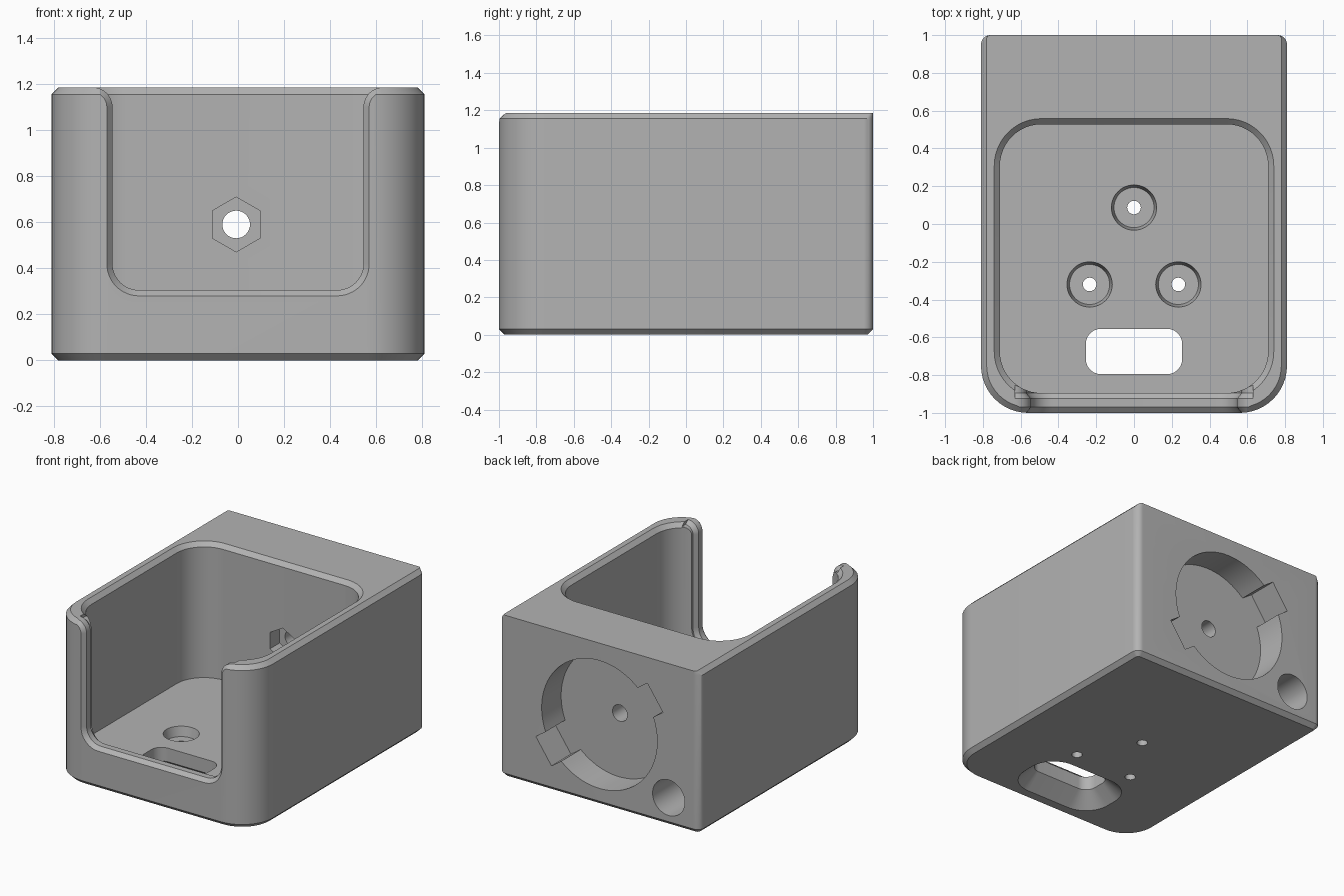
import bpy, bmesh, math
from mathutils import Vector

if "Cube" in bpy.data.objects:
    bpy.data.objects.remove(bpy.data.objects["Cube"], do_unlink=True)

gray = bpy.data.materials.new("plain gray")
gray.use_nodes = True
color = (0.45, 0.45, 0.45, 1)
gray.diffuse_color = color
gray.node_tree.nodes["Principled BSDF"].inputs["Base Color"].default_value = color


def arc(cx, cy, r, start, end, steps=12):
    """Points on an arc, angles in degrees."""
    angles = [math.radians(start + (end - start) * i / steps) for i in range(steps + 1)]
    return [(cx + r * math.cos(a), cy + r * math.sin(a)) for a in angles]


def circle(cx, cy, r, sides=48, turn=0):
    return arc(cx, cy, r, turn, turn + 360, sides)[:-1]


def rounded_rect(x, y0, y1, front_r, back_r):
    return (arc(x - front_r, y0 + front_r, front_r, 270, 360)
            + arc(x - back_r, y1 - back_r, back_r, 0, 90)
            + arc(back_r - x, y1 - back_r, back_r, 90, 180)
            + arc(front_r - x, y0 + front_r, front_r, 180, 270))


def loft(name, sections, axis="z"):
    """Closed solid through (level, outline) sections stacked along an axis."""
    bm = bmesh.new()
    rings = []
    for level, outline in sections:
        place = (lambda a, b: (a, b, level)) if axis == "z" else (lambda a, b: (a, level, b))
        rings.append([bm.verts.new(place(a, b)) for a, b in outline])
    count = len(rings[0])
    for low, high in zip(rings, rings[1:]):
        for i in range(count):
            j = (i + 1) % count
            bm.faces.new((low[i], low[j], high[j], high[i]))
    bm.faces.new(rings[0][::-1])
    bm.faces.new(rings[-1])
    bmesh.ops.recalc_face_normals(bm, faces=bm.faces)
    mesh = bpy.data.meshes.new(name)
    bm.to_mesh(mesh)
    bm.free()
    mesh.materials.append(gray)
    obj = bpy.data.objects.new(name, mesh)
    bpy.context.collection.objects.link(obj)
    return obj


def cut(sections, axis="z"):
    """Subtract a lofted solid from the housing."""
    cutter = loft("cutter", sections, axis)
    cutter.hide_render = True
    mod = housing.modifiers.new("cut", "BOOLEAN")
    mod.operation = "DIFFERENCE"
    mod.solver = "EXACT"
    mod.object = cutter
    bpy.context.view_layer.objects.active = housing
    bpy.ops.object.modifier_apply(modifier=mod.name)
    bpy.data.objects.remove(cutter, do_unlink=True)


# Outer block: big front corners, small rear ones, chamfered rims
TOP, BEVEL = 1.185, 0.03
full = rounded_rect(0.81, -1, 1, 0.25, 0.05)
housing = loft("housing", [
    (0, rounded_rect(0.78, -0.97, 0.97, 0.22, 0.02)),
    (BEVEL, full),
    (TOP - BEVEL, full),
    (TOP, rounded_rect(0.78, -0.97, 1, 0.22, 0.02))])

# Main cavity with chamfered lip
FLOOR = 0.2
inner = rounded_rect(0.71, -0.895, 0.528, 0.22, 0.22)
lip = rounded_rect(0.74, -0.925, 0.558, 0.25, 0.25)
cut([(FLOOR, inner), (TOP - BEVEL, inner), (TOP, lip), (1.3, lip)])


# Front opening with rounded shoulders and chamfers on both sides
def opening(grow):
    half = arc(0.43, 0.42, 0.115 + grow, 270, 360) + arc(0.63, 1.1, 0.085 - grow, 180, 90)
    half.append((0.63, 1.3))
    return half + [(-x, z) for x, z in reversed(half)]


cut([(-1.03, opening(0.05)), (-0.97, opening(0)), (-0.925, opening(0)),
     (-0.895, opening(0.025)), (-0.83, opening(0.025))], "y")

# Cable slot in the floor, flared underneath
slot = rounded_rect(0.255, -0.795, -0.555, 0.08, 0.08)
cut([(-0.02, rounded_rect(0.387, -0.927, -0.423, 0.212, 0.212)), (0.1, slot), (0.3, slot)])

# Three counterbored screw holes in the floor
for x, y in ((0, 0.087), (-0.235, -0.32), (0.235, -0.32)):
    cut([(0.13, circle(x, y, 0.106)), (FLOOR, circle(x, y, 0.12)), (0.25, circle(x, y, 0.12))])
    cut([(-0.05, circle(x, y, 0.036, 24)), (0.18, circle(x, y, 0.036, 24))])

# Round rear recess with two opposite square notches
MID = 0.59
radius, notch_half, notch_reach = 0.467, 0.11, 0.55
gap = math.degrees(math.asin(notch_half / radius))
outline = []
for side in (1, -1):
    outline += [(side * notch_reach, -side * notch_half), (side * notch_reach, side * notch_half)]
    outline += [(side * x, side * z) for x, z in arc(0, 0, radius, gap, 180 - gap, 32)]
tilt = math.radians(-35)
recess = []
for x, z in outline:
    recess.append((x * math.cos(tilt) - z * math.sin(tilt),
                   MID + x * math.sin(tilt) + z * math.cos(tilt)))
cut([(0.775, recess), (1.05, recess)], "y")

# Bolt hole and hexagonal nut seat through the rear wall
bolt = circle(-0.008, MID, 0.06, 32)
nut = circle(-0.008, MID, 0.119, 6, 30)
cut([(0.48, nut), (0.64, nut)], "y")
cut([(0.6, bolt), (0.85, bolt)], "y")

# Blind round hole low on the rear face
port = circle(-0.56, 0.205, 0.13)
cut([(0.6, port), (1.05, port)], "y")

# Smooth curved walls, keep edges crisp
bpy.ops.object.select_all(action="DESELECT")
housing.select_set(True)
bpy.context.view_layer.objects.active = housing
bpy.ops.object.shade_smooth_by_angle(angle=math.radians(25))
